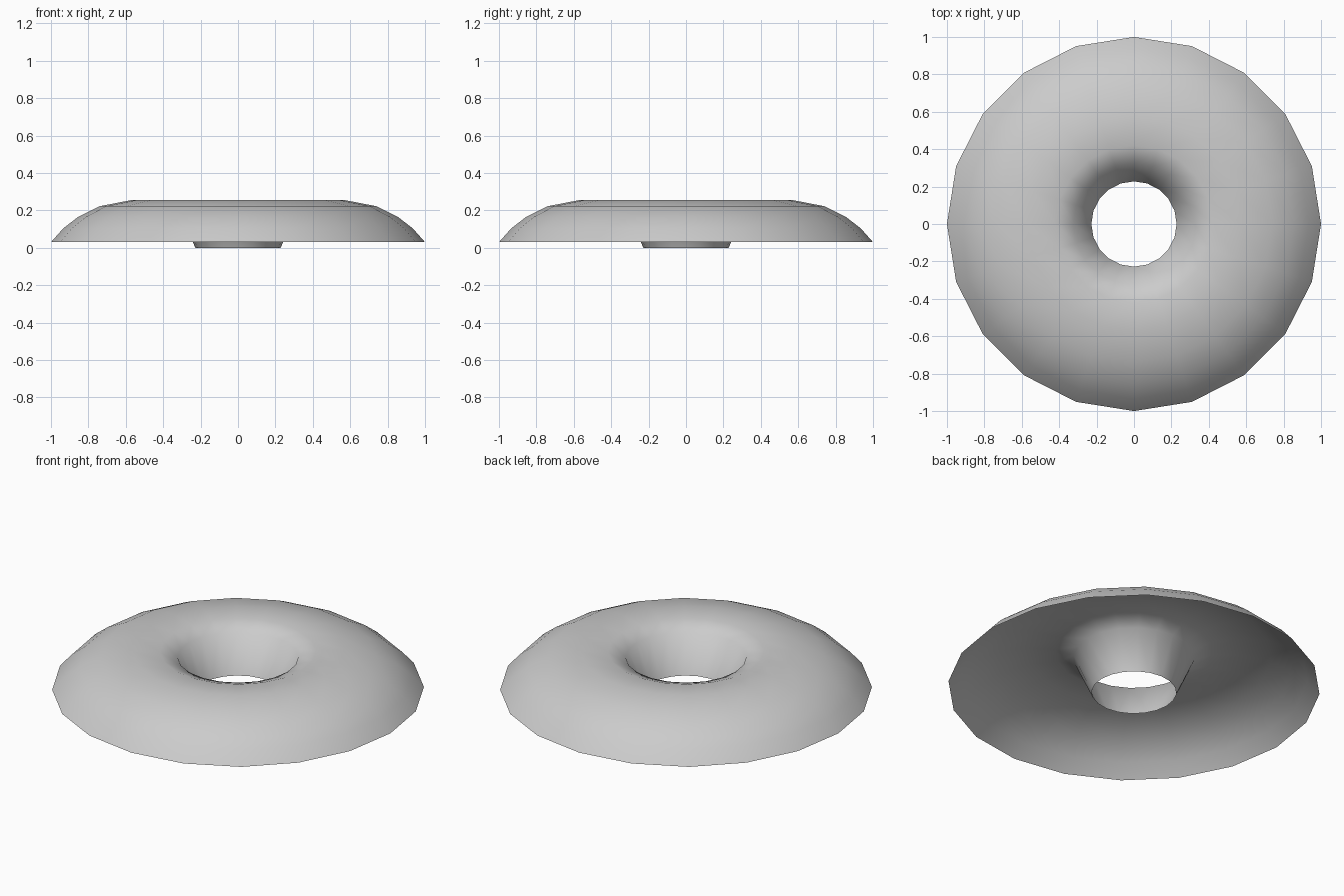
import bpy, bmesh
from math import tau, sin, cos

if "Cube" in bpy.data.objects:
    bpy.data.objects.remove(bpy.data.objects["Cube"])

# Open ring shell: (radius, height) from the outer rim over the crown into the funnel
PROFILE = [(1.0, 0.03), (0.935, 0.103), (0.855, 0.165), (0.74, 0.222),
           (0.57, 0.255), (0.42, 0.25), (0.325, 0.215), (0.228, 0.0)]
SIDES = 20

bm = bmesh.new()
rings = [[bm.verts.new((r * cos(tau * i / SIDES), r * sin(tau * i / SIDES), z))
          for i in range(SIDES)] for r, z in PROFILE]

# Bridge neighbouring rings with quads facing up and out
for outer, inner in zip(rings, rings[1:]):
    for i in range(SIDES):
        j = (i + 1) % SIDES
        face = bm.faces.new((outer[i], outer[j], inner[j], inner[i]))
        face.smooth = True

mesh = bpy.data.meshes.new("ring_shell")
bm.to_mesh(mesh)
bm.free()
shell = bpy.data.objects.new("ring_shell", mesh)
bpy.context.collection.objects.link(shell)
